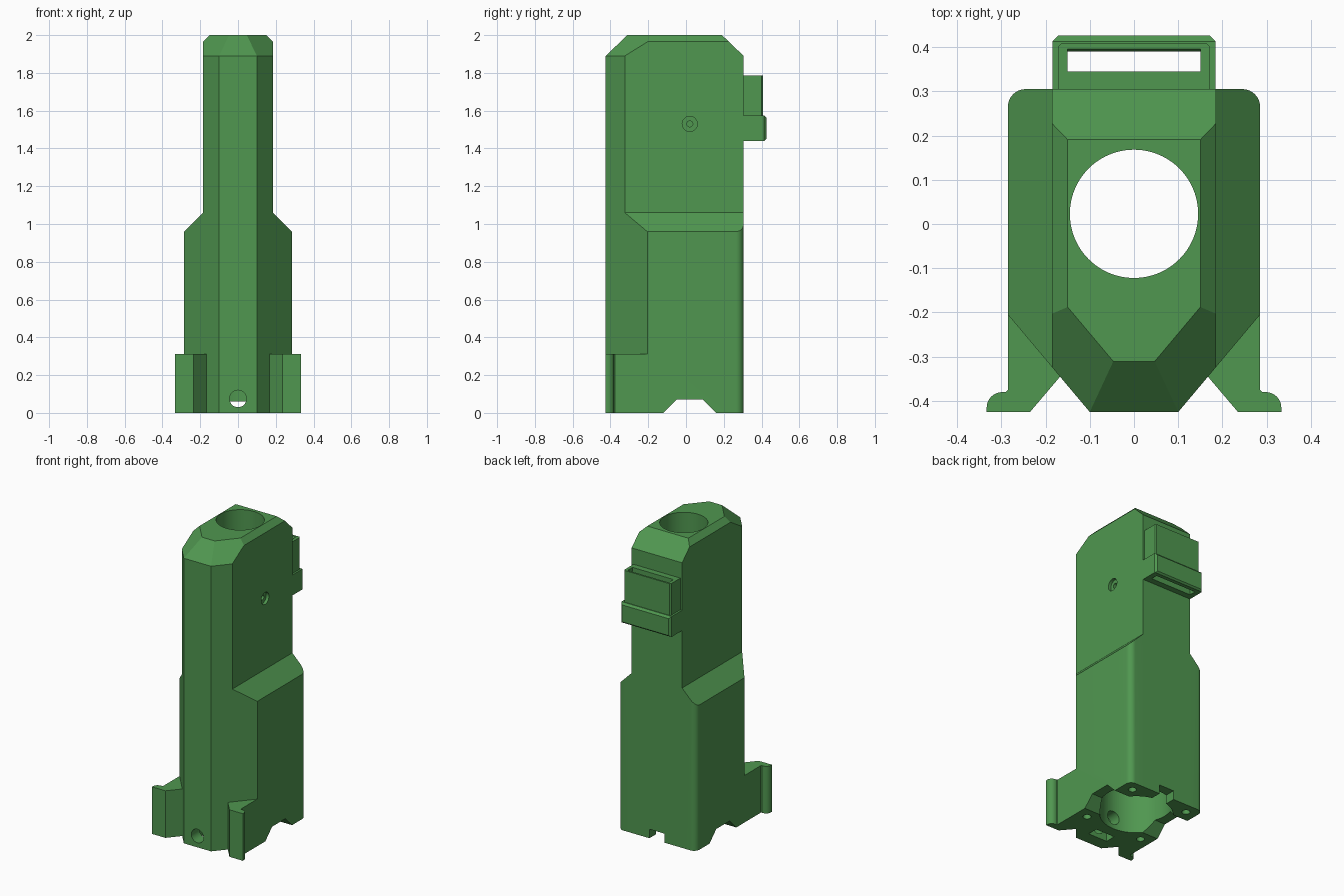
import bpy, bmesh, math
from mathutils import Vector

if "Cube" in bpy.data.objects:
    bpy.data.objects.remove(bpy.data.objects["Cube"])

green = bpy.data.materials.new("green plastic")
green.diffuse_color = (0.08, 0.31, 0.08, 1)
green.use_nodes = True
green.node_tree.nodes["Principled BSDF"].inputs["Base Color"].default_value = green.diffuse_color

BORE_Y = 0.023


def finish(name, bm):
    bmesh.ops.recalc_face_normals(bm, faces=bm.faces)
    me = bpy.data.meshes.new(name)
    bm.to_mesh(me)
    bm.free()
    ob = bpy.data.objects.new(name, me)
    bpy.context.collection.objects.link(ob)
    me.materials.append(green)
    return ob


def prism(name, pts, lo, hi, axis="z", planes=()):
    """Extrude a 2D profile along an axis, then slice off (point, normal) planes."""
    bm = bmesh.new()
    place = {"z": lambda a, b: (a, b, lo), "x": lambda a, b: (lo, a, b)}[axis]
    face = bm.faces.new([bm.verts.new(place(a, b)) for a, b in pts])
    ext = bmesh.ops.extrude_face_region(bm, geom=[face])["geom"]
    shift = Vector((0, 0, hi - lo)) if axis == "z" else Vector((hi - lo, 0, 0))
    bmesh.ops.translate(bm, vec=shift, verts=[v for v in ext if isinstance(v, bmesh.types.BMVert)])
    for co, no in planes:
        cut = bmesh.ops.bisect_plane(bm, geom=bm.verts[:] + bm.edges[:] + bm.faces[:],
                                     plane_co=co, plane_no=no, clear_outer=True)["geom_cut"]
        bmesh.ops.contextual_create(bm, geom=[e for e in cut if isinstance(e, bmesh.types.BMEdge)])
    return finish(name, bm)


def box(name, x0, x1, y0, y1, z0, z1):
    return prism(name, [(x0, y0), (x1, y0), (x1, y1), (x0, y1)], z0, z1)


def cylinder(name, r, start, end, n=64):
    a, b = Vector(start), Vector(end)
    bm = bmesh.new()
    bmesh.ops.create_cone(bm, cap_ends=True, segments=n, radius1=r, radius2=r, depth=(b - a).length)
    rot = (b - a).to_track_quat("Z", "Y").to_matrix()
    bmesh.ops.rotate(bm, matrix=rot, verts=bm.verts)
    bmesh.ops.translate(bm, vec=(a + b) / 2, verts=bm.verts)
    return finish(name, bm)


def combine(target, tool, op):
    mod = target.modifiers.new("join", "BOOLEAN")
    mod.operation, mod.solver, mod.object = op, "EXACT", tool
    bpy.context.view_layer.objects.active = target
    bpy.ops.object.modifier_apply(modifier=mod.name)
    bpy.data.objects.remove(tool)


def arc(cx, cy, r, a0, a1, n=8):
    return [(cx + r * math.cos(math.radians(a0 + (a1 - a0) * i / n)),
             cy + r * math.sin(math.radians(a0 + (a1 - a0) * i / n))) for i in range(n + 1)]


def mirrored(half):
    return half + [(-x, y) for x, y in reversed(half)]


# Upper body: narrow prism with chamfered crown
diag = Vector((0.22, -0.185, 0)).normalized()
crown = [((0, -0.425, 1.89), (0, -1, 1.04)), ((0, 0.305, 1.89), (0, 1, 1.04))]
for s in (-1, 1):
    crown.append(((s * 0.185, 0, 1.965), (s, 0, 1)))
    crown.append(((s * 0.10, -0.425, 1.89), (s * diag.x, diag.y, 1.04)))
body = prism("body", mirrored([(0.10, -0.425), (0.185, -0.324), (0.185, 0.305)]), 0, 2, planes=crown)

# Lower body: wider, rounded at the back, tapered shoulders
shoulders = [((s * 0.285, 0, 0.96), (s, 0, 1)) for s in (-1, 1)]
lower = prism("lower", mirrored([(0.10, -0.425), (0.285, -0.205)] + arc(0.245, 0.265, 0.04, 0, 90)),
              0, 1.06, planes=shoulders)
combine(body, lower, "UNION")

# Side feet at the front
for s in (-1, 1):
    foot = [(0.2, -0.2), (0.15, -0.325), (0.235, -0.425), (0.333, -0.425)]
    foot += arc(0.298, -0.415, 0.035, 0, 90) + [(0.29, -0.38), (0.285, -0.375), (0.285, -0.2)]
    combine(body, prism("foot", [(s * x, y) for x, y in foot], 0, 0.312), "UNION")

# Bore: narrow through the top, wide in the lower body
combine(body, cylinder("bore", 0.145, (0, BORE_Y, -0.1), (0, BORE_Y, 2.1), 96), "DIFFERENCE")
combine(body, cylinder("wide_bore", 0.22, (0, BORE_Y, -0.1), (0, BORE_Y, 0.92), 96), "DIFFERENCE")

# Notches along the bottom edge
notch = [(-0.13, -0.01), (0.17, -0.01), (0.09, 0.07), (-0.05, 0.07)]
combine(body, prism("side_notch", notch, -0.5, 0.5, "x"), "DIFFERENCE")
combine(body, box("back_notch", -0.055, 0.055, 0.1, 0.4, -0.1, 0.06), "DIFFERENCE")
combine(body, box("front_pocket", -0.07, 0.07, -0.34, -0.27, -0.1, 0.15), "DIFFERENCE")

# Screw holes: bottom corners, front and right side
for x in (-0.21, 0.21):
    for y in (-0.19, 0.235):
        combine(body, cylinder("screw_hole", 0.025, (x, y, -0.1), (x, y, 0.1), 24), "DIFFERENCE")
combine(body, cylinder("front_hole", 0.045, (0, -0.5, 0.075), (0, -0.1, 0.075), 32), "DIFFERENCE")
combine(body, cylinder("side_recess", 0.04, (0.165, 0.02, 1.53), (0.3, 0.02, 1.53), 32), "DIFFERENCE")
combine(body, cylinder("side_hole", 0.016, (0.1, 0.02, 1.53), (0.3, 0.02, 1.53), 24), "DIFFERENCE")


# Belt loop on the back: slim upper plate, thicker lower band, slot through both
def loop_outline(w, y, c):
    return mirrored([(w, 0.295), (w, y - c), (w - c, y)])


loop = prism("belt_loop", loop_outline(0.172, 0.408, 0.008), 1.45, 1.785)
band = prism("band", loop_outline(0.1845, 0.426, 0.013), 1.44, 1.575,
             planes=[((0, 0.426, 1.562), (0, 1, 1)), ((0, 0.426, 1.45), (0, 1, -1))])
combine(loop, band, "UNION")
combine(loop, box("slot", -0.15, 0.15, 0.345, 0.39, 1.3, 1.9), "DIFFERENCE")
lead_in = [(0.345, 1.76), (0.385, 1.76), (0.402, 1.80), (0.345, 1.80)]
combine(loop, prism("lead_in", lead_in, -0.15, 0.15, "x"), "DIFFERENCE")
combine(body, loop, "UNION")

bpy.ops.object.select_all(action="DESELECT")
body.select_set(True)
bpy.context.view_layer.objects.active = body
bpy.ops.object.shade_smooth_by_angle(angle=math.radians(25))
